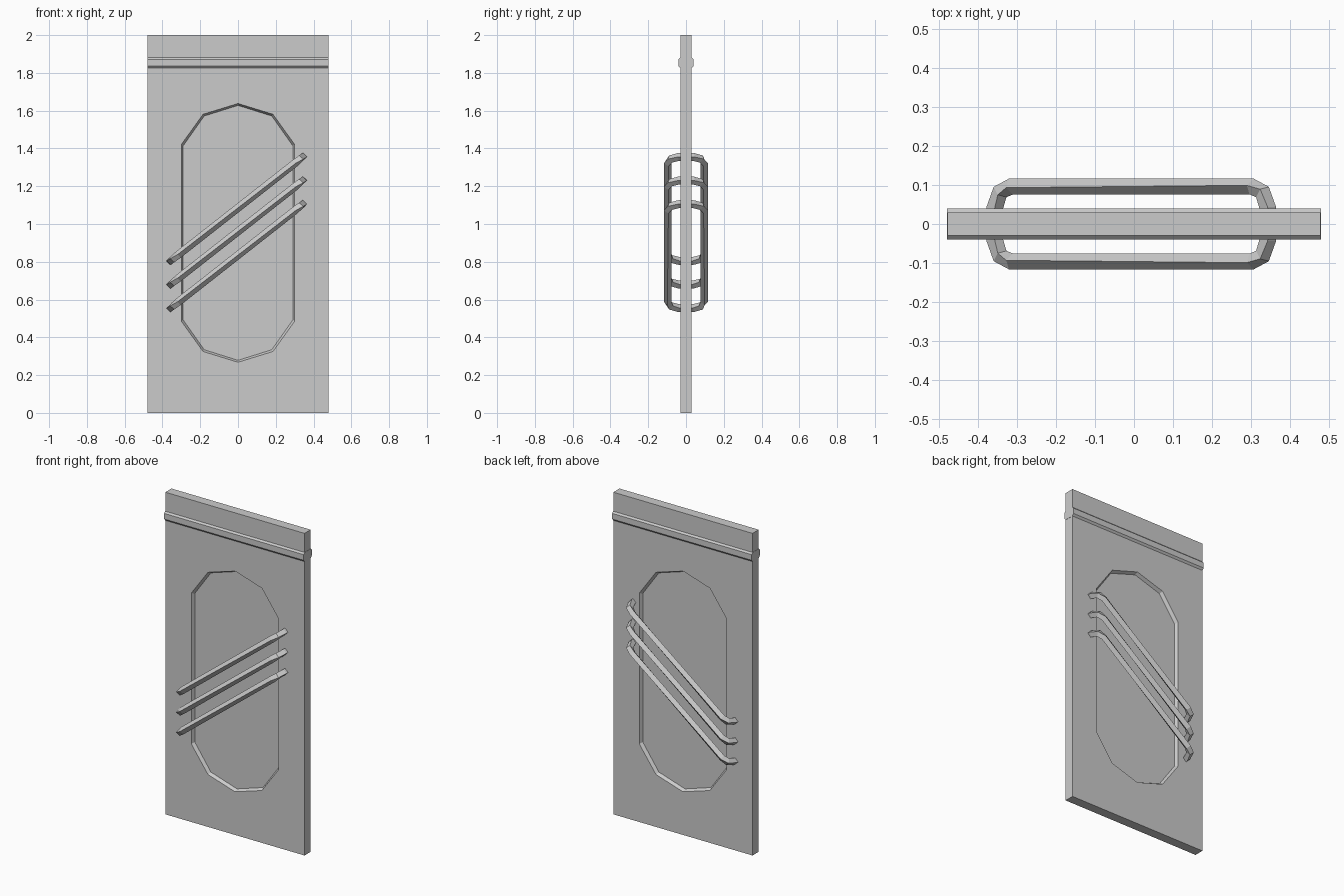
import bpy, bmesh

if "Cube" in bpy.data.objects:
    bpy.data.objects.remove(bpy.data.objects["Cube"])

W, T, H = 0.478, 0.03, 2.0


def finish(name, bm):
    bmesh.ops.remove_doubles(bm, verts=bm.verts, dist=1e-5)
    bmesh.ops.recalc_face_normals(bm, faces=bm.faces)
    me = bpy.data.meshes.new(name)
    bm.to_mesh(me)
    bm.free()
    ob = bpy.data.objects.new(name, me)
    bpy.context.collection.objects.link(ob)
    return ob


def loop(bm, pts, y):
    return [bm.verts.new((x, y, z)) for x, z in pts]


def bridge(bm, a, b):
    n = len(a)
    for i in range(n):
        j = (i + 1) % n
        bm.faces.new((a[i], a[j], b[j], b[i]))


def edges(bm, a):
    return [bm.edges.new((a[i], a[(i + 1) % len(a)])) for i in range(len(a))]


# door panel with a recessed ten-sided window on both faces
half = [(0, 0.685), (0.185, 0.628), (0.30, 0.468)]
right = half + [(x, -z) for x, z in reversed(half)]
outline = right + [(-x, z) for x, z in reversed(right[1:-1])]
oval = [(x, z + 0.953) for x, z in outline]
inner = [(x * 0.967, z * 0.985 + 0.953) for x, z in outline]
bm = bmesh.new()
rects = []
for s in (-1, 1):
    r = loop(bm, [(-W, 0), (W, 0), (W, H), (-W, H)], s * T)
    o = loop(bm, oval, s * T)
    bmesh.ops.triangle_fill(bm, use_beauty=True, edges=edges(bm, r) + edges(bm, o))
    i = loop(bm, inner, s * 0.01)
    bridge(bm, o, i)
    bm.faces.new(i)
    rects.append(r)
bridge(bm, *rects)
finish("door_panel", bm)

# chamfered rail wrapping across the top on both faces
prof = [(0.03, 1.882), (0.04, 1.872), (0.04, 1.837), (0.03, 1.825)]
prof += [(-y, z) for y, z in reversed(prof)]
bm = bmesh.new()
ends = [[bm.verts.new((x, y, z)) for y, z in prof] for x in (-W - 0.001, W + 0.001)]
bridge(bm, *ends)
for e in ends:
    bm.faces.new(e)
finish("top_rail", bm)

# three slanted four-sided handle bars on each face
side = [(0.354, 0.0), (0.350, 0.04), (0.336, 0.082), (0.308, 0.096)]
path = [(-x, y) for x, y in side] + side[::-1]
for s, face in ((-1, "front"), (1, "back")):
    for k in range(3):
        cu = bpy.data.curves.new(f"{face}_handle_bar", "CURVE")
        cu.dimensions = "3D"
        cu.twist_mode = "Z_UP"
        cu.bevel_depth = 0.021
        cu.bevel_resolution = 0
        cu.use_fill_caps = True
        sp = cu.splines.new("POLY")
        sp.use_smooth = False
        sp.points.add(len(path) - 1)
        for p, (x, y) in zip(sp.points, path):
            p.co = (x - 0.007, s * y, 0.955 + 0.125 * (k - 1) + 0.785 * x, 1)
        ob = bpy.data.objects.new(f"{face}_handle_bar_{k + 1}", cu)
        bpy.context.collection.objects.link(ob)
